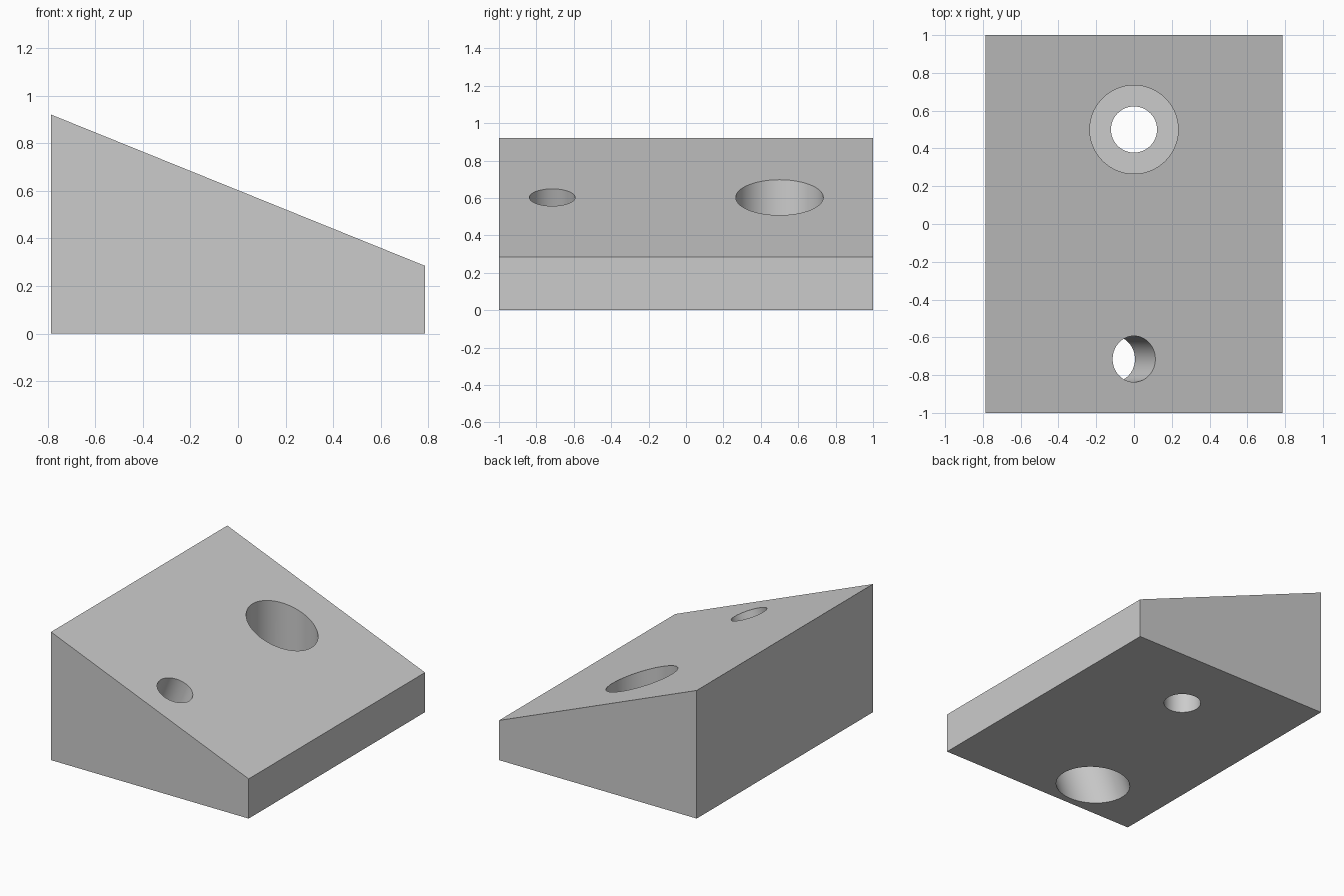
import bpy
import bmesh
from math import atan2, cos, radians
from mathutils import Matrix, Vector

cube = bpy.data.objects.get("Cube")
if cube:
    bpy.data.objects.remove(cube, do_unlink=True)

HALF_X, HALF_Y = 0.785, 1.0
HIGH, LOW = 0.92, 0.285
MID = (HIGH + LOW) / 2
TILT = atan2(HIGH - LOW, 2 * HALF_X)
NARROW, WIDE = 0.122, 0.234   # bore radii
SEAT = 0.288                  # length of each narrow bore

grey = bpy.data.materials.new("plain_grey")
grey.use_nodes = True
grey.diffuse_color = (0.6, 0.6, 0.6, 1)
grey.node_tree.nodes["Principled BSDF"].inputs["Base Color"].default_value = (0.6, 0.6, 0.6, 1)


def add_object(name, bm):
    bmesh.ops.recalc_face_normals(bm, faces=bm.faces)
    mesh = bpy.data.meshes.new(name)
    bm.to_mesh(mesh)
    bm.free()
    mesh.materials.append(grey)
    obj = bpy.data.objects.new(name, mesh)
    bpy.context.collection.objects.link(obj)
    return obj


def bore_cutter(name, radius, start, end, frame):
    """Cylinder along the local z of frame, from start to end."""
    bm = bmesh.new()
    place = frame @ Matrix.Translation((0, 0, (start + end) / 2))
    bmesh.ops.create_cone(bm, cap_ends=True, segments=96, radius1=radius,
                          radius2=radius, depth=end - start, matrix=place)
    obj = add_object(name, bm)
    obj.hide_render = True
    return obj


# Wedge body: side profile extruded from front to back
bm = bmesh.new()
profile = [(-HALF_X, 0), (HALF_X, 0), (HALF_X, LOW), (-HALF_X, HIGH)]
face = bm.faces.new([bm.verts.new((x, -HALF_Y, z)) for x, z in profile])
side = bmesh.ops.extrude_face_region(bm, geom=[face])["geom"]
bmesh.ops.translate(bm, vec=Vector((0, 2 * HALF_Y, 0)),
                    verts=[v for v in side if isinstance(v, bmesh.types.BMVert)])
wedge = add_object("wedge_block", bm)

# Upright hole, counterbored from above; slanted hole, counterbored from below
upright = Matrix.Translation((0, 0.5, 0))
slanted = Matrix.Translation((0, -0.715, MID)) @ Matrix.Rotation(TILT, 4, "Y")
cutters = [
    bore_cutter("upright_bore", NARROW, -0.5, 1, upright),
    bore_cutter("upright_counterbore", WIDE, SEAT, 1.5, upright),
    bore_cutter("slanted_bore", NARROW, -1, 0.5, slanted),
    bore_cutter("slanted_counterbore", WIDE, -1.5, -SEAT, slanted),
]

bpy.ops.object.select_all(action="DESELECT")
bpy.context.view_layer.objects.active = wedge
wedge.select_set(True)
for cutter in cutters:
    cut = wedge.modifiers.new(cutter.name, "BOOLEAN")
    cut.operation = "DIFFERENCE"
    cut.solver = "EXACT"
    cut.object = cutter
    bpy.ops.object.modifier_apply(modifier=cut.name)
for cutter in cutters:
    bpy.data.objects.remove(cutter, do_unlink=True)

# Smooth bore walls with crisp edges
bpy.ops.object.shade_smooth_by_angle(angle=radians(30))
